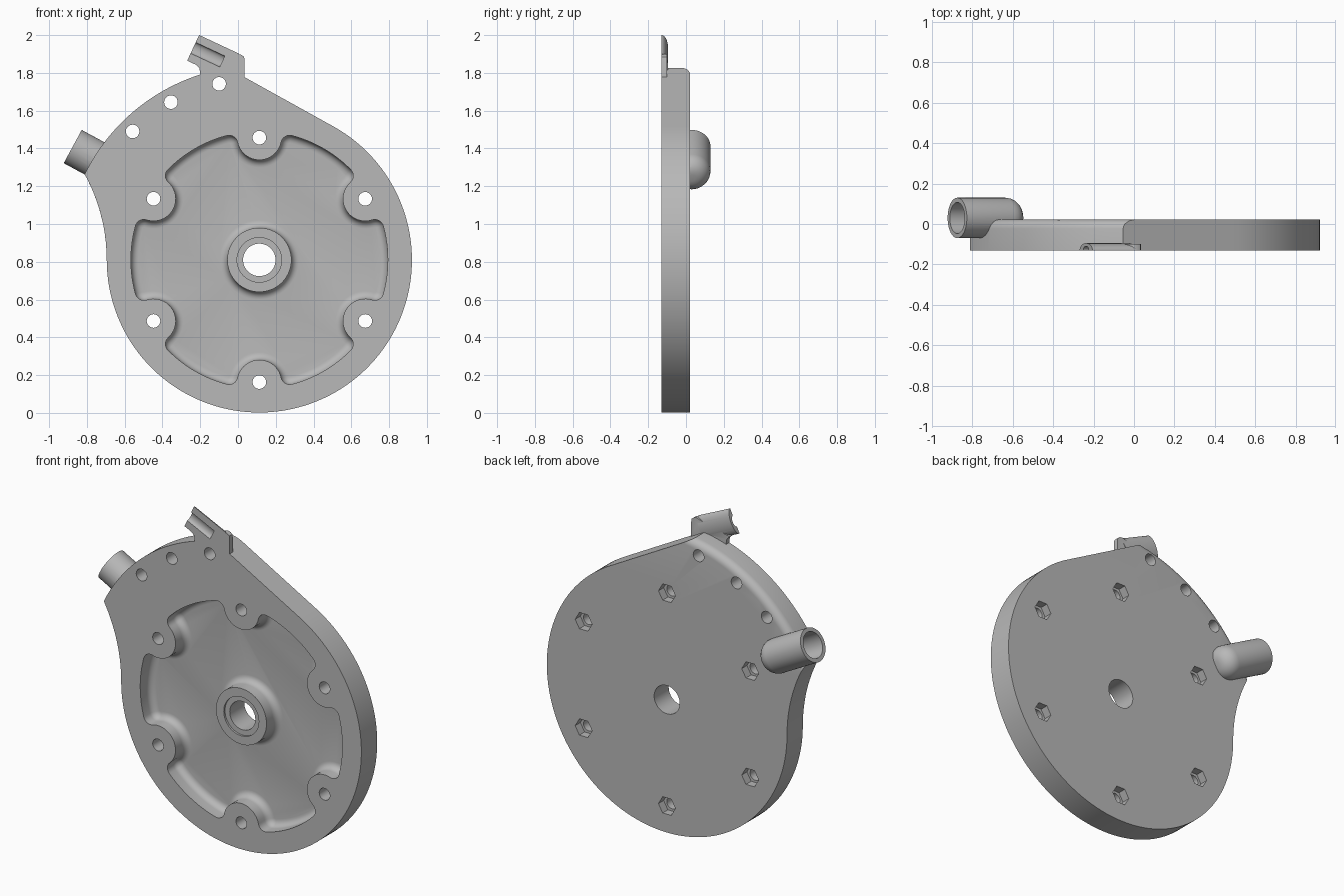
import bpy, bmesh, math
from math import cos, sin, acos, radians, pi
from mathutils import Vector

cube = bpy.data.objects.get("Cube")
if cube:
    bpy.data.objects.remove(cube)

CX, CZ = 0.113, 0.81            # centre of the round body
FRONT, BACK, FLOOR = -0.13, 0.022, -0.03
R_BODY, R_ARC, R_POCKET, R_BOLT, R_BOSS = 0.808, 1.03, 0.68, 0.647, 0.118
Y_AXIS = Vector((0, 1, 0))

metal = bpy.data.materials.new("cast grey metal")
metal.use_nodes = True
metal.diffuse_color = (0.48, 0.48, 0.48, 1)
metal.node_tree.nodes["Principled BSDF"].inputs["Base Color"].default_value = (0.48, 0.48, 0.48, 1)


def loft(name, rings):
    """Solid skinned through closed rings with equal point counts."""
    bm = bmesh.new()
    vs = [[bm.verts.new(p) for p in ring] for ring in rings]
    n = len(vs[0])
    for a, b in zip(vs, vs[1:]):
        for i in range(n):
            j = (i + 1) % n
            bm.faces.new((a[i], a[j], b[j], b[i]))
    bm.faces.new(vs[0])
    bm.faces.new(vs[-1])
    bmesh.ops.recalc_face_normals(bm, faces=bm.faces)
    mesh = bpy.data.meshes.new(name)
    bm.to_mesh(mesh)
    bm.free()
    mesh.materials.append(metal)
    ob = bpy.data.objects.new(name, mesh)
    bpy.context.collection.objects.link(ob)
    return ob


def lathe(name, origin, axis, profile, sides=48):
    """Turned solid from (radius, distance along axis) pairs."""
    axis = axis.normalized()
    q = axis.to_track_quat('Z', 'Y')
    turn = [2 * pi * i / sides for i in range(sides)]
    return loft(name, [[origin + axis * h + q @ Vector((r * cos(t), r * sin(t), 0)) for t in turn]
                       for r, h in profile])


def combine(target, other, operation):
    mod = target.modifiers.new("join", 'BOOLEAN')
    mod.operation = operation
    mod.solver = 'EXACT'
    mod.object = other
    bpy.context.view_layer.objects.active = target
    bpy.ops.object.modifier_apply(modifier=mod.name)
    bpy.data.objects.remove(other)


def arc(c, r, a0, a1, n):
    return [(c[0] + r * cos(a0 + (a1 - a0) * i / n), c[1] + r * sin(a0 + (a1 - a0) * i / n))
            for i in range(n + 1)]


def at_y(points, y):
    return [Vector((x, y, z)) for x, z in points]


def polar(r, a):
    return CX + r * cos(a), CZ + r * sin(a)


# Body outline: round body, straight tangent, outer arc, concave flank
def body_outline(inset):
    r = R_ARC - inset
    flank_r = 0.938
    gap = R_BODY + flank_r
    tangent = radians(61)
    a_start = tangent + acos(R_BODY / r)
    a_end = pi - acos((r * r + gap * gap - flank_r ** 2) / (2 * r * gap))
    x, z = polar(r, a_end)
    flank_c = (CX - gap, CZ)
    flank_a = math.atan2(z - CZ, x - flank_c[0])
    return (arc((CX, CZ), R_BODY, -pi, tangent, 90)
            + arc((CX, CZ), r, a_start, a_end, 40)
            + arc(flank_c, flank_r, flank_a, 0, 16)[1:-1])


# Pocket outline: circle with six bolt bosses and rounded corners
def pocket_outline(inset):
    big, boss, f = R_POCKET - inset, R_BOSS + inset, 0.046 - inset
    d, e = big - f, boss + f
    a = acos((d * d + R_BOLT ** 2 - e * e) / (2 * d * R_BOLT))
    pts = []
    for k in range(6):
        m = pi / 2 + k * pi / 3
        b = polar(R_BOLT, m)
        c0, c1 = polar(d, m - a), polar(d, m + a)
        ang0 = math.atan2(b[1] - c0[1], b[0] - c0[0])
        ang1 = math.atan2(b[1] - c1[1], b[0] - c1[0])
        # corner, boss, corner, then the outer arc to the next boss
        sweep0 = (ang0 - (m - a)) % (2 * pi)
        pts += arc(c0, f, m - a, m - a + sweep0, 8)
        s = ang0 + pi
        pts += arc(b, boss, s, s - ((s - ang1 - pi) % (2 * pi)), 20)[1:-1]
        sweep1 = (m + a - ang1) % (2 * pi)
        pts += arc(c1, f, ang1, ang1 + sweep1, 8)
        pts += arc((CX, CZ), big, m + a, m + pi / 3 - a, 12)[1:-1]
    return pts


STEPS = [i * pi / 12 for i in range(7)]
EDGE, FILLET = 0.045, 0.04

housing = loft("cover_housing", [at_y(body_outline(0), FRONT)]
               + [at_y(body_outline(EDGE * (1 - cos(t))), BACK - EDGE + EDGE * sin(t)) for t in STEPS])

pocket = loft("pocket_cutter", [at_y(pocket_outline(0), FRONT - 0.05)]
              + [at_y(pocket_outline(FILLET * (1 - cos(t))), FLOOR - FILLET + FILLET * sin(t)) for t in STEPS])
combine(housing, pocket, 'DIFFERENCE')

# Centre hub with flared foot
centre = Vector((CX, 0, CZ))
hub = lathe("hub", centre, Y_AXIS, [(0.17, FRONT)]
            + [(0.17 + FILLET * (1 - cos(t)), FLOOR - FILLET + FILLET * sin(t)) for t in STEPS]
            + [(0.21, FLOOR + 0.02)], 64)
combine(housing, hub, 'UNION')

# Hose pipe with domed inner end
pipe_start = Vector((-0.875, 0.03, 1.41))
pipe_dir = Vector((0.88, 0, -0.477)).normalized()
pipe = lathe("pipe", pipe_start, pipe_dir, [(0.1, 0)]
             + [(0.1 - 0.08 * (1 - cos(t)), 0.27 + 0.08 * sin(t)) for t in STEPS])
combine(housing, pipe, 'UNION')

# Half-round cable rest on a thin neck
tab_start = Vector((-0.2375, FRONT, 1.9325))
tab_dir = Vector((0.906, 0, -0.423)).normalized()
tab_side = Vector((-tab_dir.z, 0, tab_dir.x))


def oval_bar(name, start, end, width, height, sweep):
    n = 24
    section = [(width * cos(sweep * i / n), height * sin(sweep * i / n))
               for i in range(n + (sweep < 6))]
    return loft(name, [[tab_start + tab_dir * h + tab_side * u + Y_AXIS * v for u, v in section]
                       for h in (start, end)])


neck_shape = [(-0.2, 1.7), (-0.2, 1.80), (-0.205, 1.825), (-0.225, 1.845), (-0.1, 1.87),
              (0.0, 1.9), (0.02, 1.895), (0.032, 1.885), (0.035, 1.865), (0.035, 1.7)]
combine(housing, loft("neck", [at_y(neck_shape, y) for y in (FRONT, FRONT + 0.03)]), 'UNION')
combine(housing, oval_bar("cable_rest", 0, 0.235, 0.075, 0.035, pi), 'UNION')
combine(housing, oval_bar("groove_cutter", -0.05, 0.17, 0.032, 0.02, 2 * pi), 'DIFFERENCE')

# Bores: pipe, hub and its counterbore
combine(housing, lathe("pipe_bore", pipe_start, pipe_dir, [(0.077, -0.05), (0.077, 0.27)]), 'DIFFERENCE')
combine(housing, lathe("hub_bore", centre, Y_AXIS, [(0.086, -0.3), (0.086, 0.3)]), 'DIFFERENCE')
combine(housing, lathe("hub_recess", centre, Y_AXIS, [(0.118, -0.2), (0.118, FRONT + 0.012)]), 'DIFFERENCE')

# Bolt holes with hexagonal nut recesses behind
bolts = [polar(R_BOLT, pi / 2 + k * pi / 3) for k in range(6)]
rim_holes = [(-0.1, 1.742), (-0.355, 1.645), (-0.558, 1.49)]
for x, z in bolts + rim_holes:
    hole = lathe("hole_cutter", Vector((x, 0, z)), Y_AXIS, [(0.036, -0.3), (0.036, 0.3)], 24)
    combine(housing, hole, 'DIFFERENCE')
for x, z in bolts:
    nut = lathe("nut_cutter", Vector((x, 0, z)), Y_AXIS, [(0.057, BACK - 0.05), (0.057, 0.2)], 6)
    combine(housing, nut, 'DIFFERENCE')

bpy.ops.object.select_all(action='DESELECT')
housing.select_set(True)
bpy.context.view_layer.objects.active = housing
bpy.ops.object.shade_smooth_by_angle(angle=radians(30))
